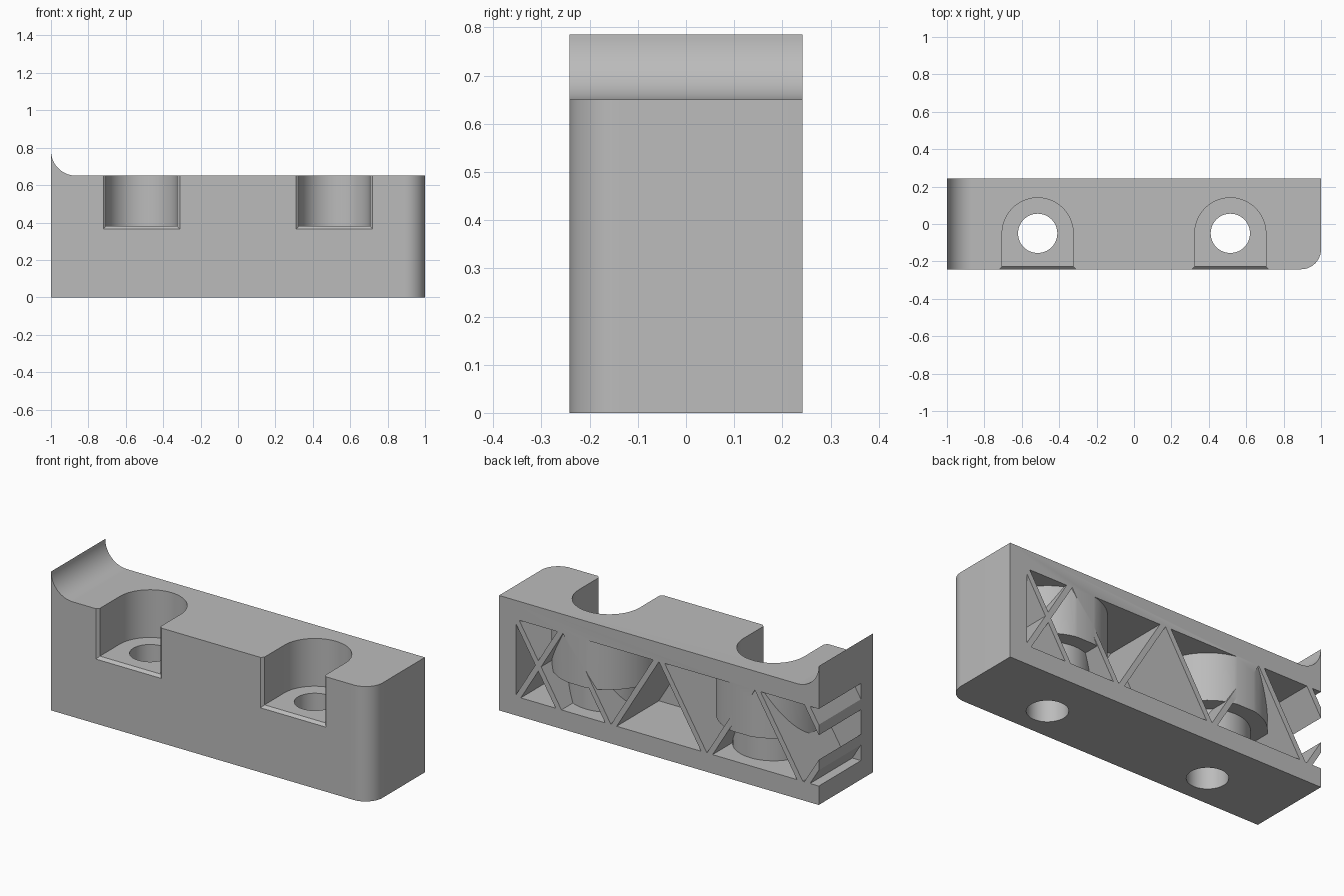
import bpy, bmesh
from math import sin, cos, pi, radians

cube = bpy.data.objects.get("Cube")
if cube:
    bpy.data.objects.remove(cube, do_unlink=True)

LENGTH, DEPTH, TOP, PEAK = 1.0, 0.242, 0.65, 0.785
WALL = 0.107
HOLE_Y, POCKET_R, HOLE_R, FLOOR = -0.05, 0.19, 0.105, 0.38
HOLE_X = (-0.515, 0.515)

grey = bpy.data.materials.new("plain grey")
grey.use_nodes = True
grey.diffuse_color = (0.5, 0.5, 0.5, 1)
grey.node_tree.nodes["Principled BSDF"].inputs["Base Color"].default_value = (0.5, 0.5, 0.5, 1)


def prism(name, outline, axis, lo, hi, end=None):
    """Extrude an outline along z or y, optionally lofting to a second outline."""
    bm = bmesh.new()
    place = (lambda a, b, t: (a, b, t)) if axis == "z" else (lambda a, b, t: (a, t, b))
    first = [bm.verts.new(place(a, b, lo)) for a, b in outline]
    last = [bm.verts.new(place(a, b, hi)) for a, b in (end or outline)]
    bm.faces.new(first)
    bm.faces.new(last)
    n = len(first)
    for i in range(n):
        j = (i + 1) % n
        bm.faces.new((first[i], first[j], last[j], last[i]))
    bmesh.ops.recalc_face_normals(bm, faces=bm.faces)
    mesh = bpy.data.meshes.new(name)
    bm.to_mesh(mesh)
    bm.free()
    obj = bpy.data.objects.new(name, mesh)
    bpy.context.collection.objects.link(obj)
    return obj


def cut(target, cutter):
    """Subtract the cutter from the target and discard the cutter."""
    mod = target.modifiers.new("cut", "BOOLEAN")
    mod.operation, mod.solver, mod.object = "DIFFERENCE", "EXACT", cutter
    bpy.context.view_layer.update()
    deps = bpy.context.evaluated_depsgraph_get()
    mesh = bpy.data.meshes.new_from_object(target.evaluated_get(deps))
    target.modifiers.clear()
    target.data = mesh
    bpy.data.objects.remove(cutter, do_unlink=True)


def arc(cx, cy, r, start, stop, steps):
    return [(cx + r * cos(start + (stop - start) * i / steps),
             cy + r * sin(start + (stop - start) * i / steps)) for i in range(steps + 1)]


def circle(cx, r):
    return arc(cx, HOLE_Y, r, 0, 2 * pi, 64)[:-1]


def u_shape(cx, r):
    return arc(cx, HOLE_Y, r, 0, pi, 40) + [(cx - r, -0.4), (cx + r, -0.4)]


def rect(x0, x1, b0, b1):
    return [(x0, b0), (x1, b0), (x1, b1), (x0, b1)]


# Block with a concave sweep up to one end
sweep = PEAK - TOP
profile = [(-LENGTH, 0), (LENGTH, 0), (LENGTH, TOP)]
profile += arc(-LENGTH + sweep, PEAK, sweep, 1.5 * pi, pi, 20)
block = prism("mounting_block", profile, "y", -DEPTH, DEPTH)

# Rounded vertical corner at the front
bm = bmesh.new()
bm.from_mesh(block.data)
corner = [e for e in bm.edges if all(v.co.x > 0.99 and v.co.y < 0 for v in e.verts)]
bmesh.ops.bevel(bm, geom=corner, offset=WALL, segments=16, profile=0.5, affect="EDGES")
bm.to_mesh(block.data)
bm.free()

# Hollow open at the back, minus the diagonal ribs
hollow = prism("hollow", rect(-1.3, LENGTH - WALL, WALL, TOP - WALL), "y", -DEPTH + WALL, 0.4)
RIB, LEAN, MID = 0.018, 0.606, TOP / 2
ribs = [(-0.75, 1), (-0.45, -1), (-0.15, 1), (0.15, -1), (0.45, 1), (0.75, -1),
        (0.76, 1), (-1.06, 1), (-1.06, -1)]
for x, way in ribs:
    reach = way * LEAN * 0.3
    outline = [(x - reach - RIB, MID - 0.3), (x - reach + RIB, MID - 0.3),
               (x + reach + RIB, MID + 0.3), (x + reach - RIB, MID + 0.3)]
    cut(hollow, prism("rib", outline, "y", -0.5, 0.5))

# Walls kept around each bolt hole and pocket
for x in HOLE_X:
    cut(hollow, prism("pocket_wall", u_shape(x, POCKET_R + WALL), "z", FLOOR - WALL, 1))
    cut(hollow, prism("hole_wall", circle(x, HOLE_R + WALL), "z", -0.1, FLOOR - 0.05))
cut(block, hollow)

# Bolt holes, open pockets and their softened front lips
for x in HOLE_X:
    cut(block, prism("pocket", u_shape(x, POCKET_R), "z", FLOOR, 1))
    cut(block, prism("hole", circle(x, HOLE_R), "z", -0.1, 0.5))
    cut(block, prism("lip", rect(x - 0.225, x + 0.225, 0.345, 1), "y", -0.262, -0.222,
                     rect(x - 0.185, x + 0.185, 0.385, 1)))

# Finish
block.data.materials.clear()
block.data.materials.append(grey)
for face in block.data.polygons:
    face.material_index = 0
bpy.ops.object.select_all(action="DESELECT")
block.select_set(True)
bpy.context.view_layer.objects.active = block
bpy.ops.object.shade_smooth_by_angle(angle=radians(30))
